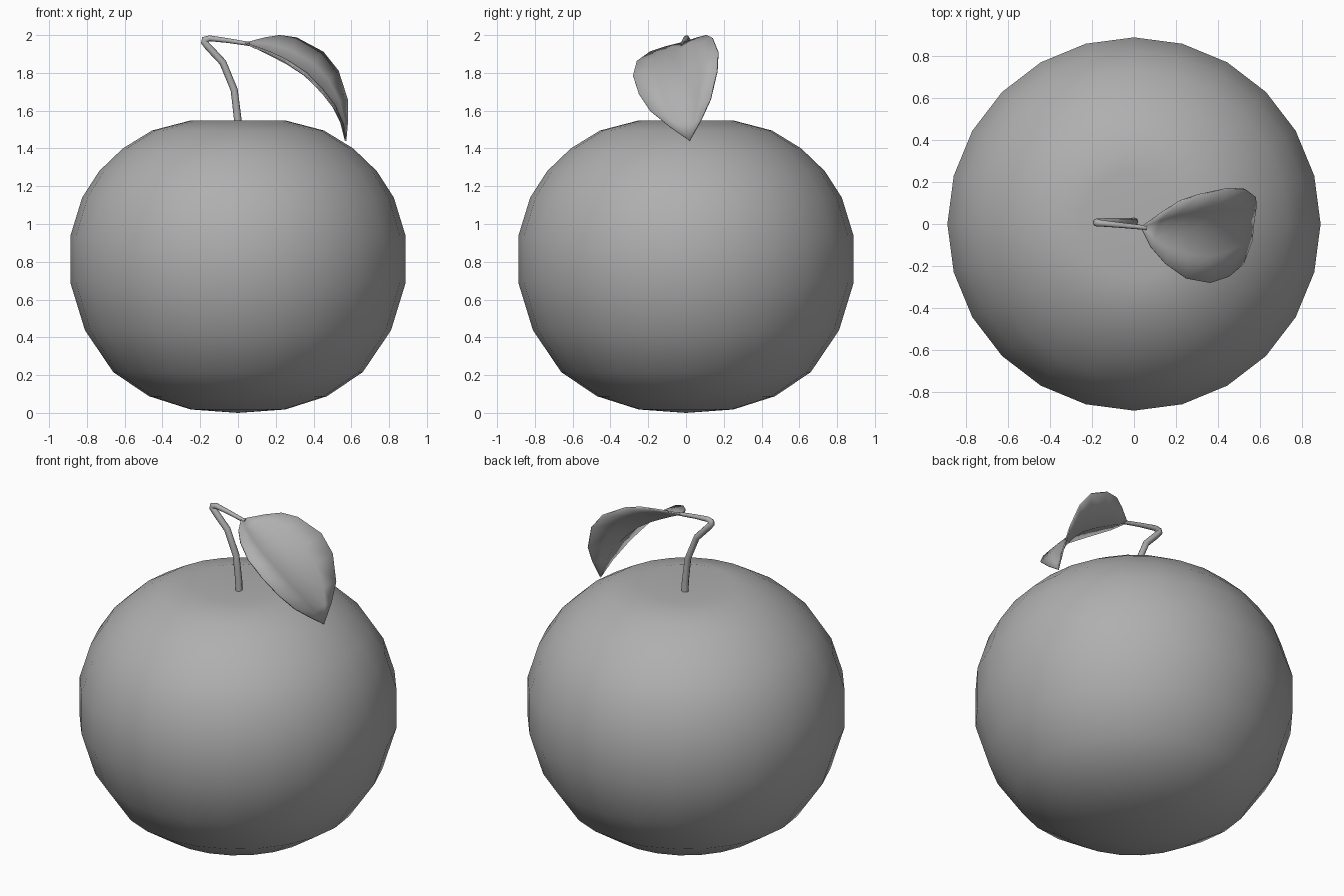
import bpy, bmesh, math
from mathutils import Vector

if "Cube" in bpy.data.objects:
    bpy.data.objects.remove(bpy.data.objects["Cube"])

# One mid-grey shared by all parts
grey = bpy.data.materials.new("mid_grey")
grey.diffuse_color = (0.43, 0.43, 0.43, 1)
grey.use_nodes = True
grey.node_tree.nodes["Principled BSDF"].inputs["Base Color"].default_value = grey.diffuse_color


def add_mesh(name, verts, faces):
    mesh = bpy.data.meshes.new(name)
    bm = bmesh.new()
    vs = [bm.verts.new(v) for v in verts]
    for f in faces:
        bm.faces.new([vs[i] for i in f])
    # collapse poles and tips, then face everything outward
    bmesh.ops.remove_doubles(bm, verts=bm.verts, dist=0.0005)
    bmesh.ops.recalc_face_normals(bm, faces=bm.faces)
    for f in bm.faces:
        f.smooth = True
    bm.to_mesh(mesh)
    bm.free()
    mesh.materials.append(grey)
    ob = bpy.data.objects.new(name, mesh)
    bpy.context.collection.objects.link(ob)
    return ob


def grid_faces(rows, cols, wrap=False):
    n = cols if wrap else cols - 1
    return [(r * cols + c, r * cols + (c + 1) % cols,
             (r + 1) * cols + (c + 1) % cols, (r + 1) * cols + c)
            for r in range(rows - 1) for c in range(n)]


# Fruit body: turned profile with a shallow dimple on top
SEG = 24
profile = [(0, 0.0), (0.25, 0.018), (0.47, 0.088), (0.66, 0.215), (0.81, 0.437),
           (0.888, 0.69), (0.888, 0.935), (0.825, 1.14), (0.735, 1.28),
           (0.61, 1.40), (0.455, 1.495), (0.255, 1.547), (0, 1.50)]
verts = [(r * math.cos(math.tau * i / SEG), r * math.sin(math.tau * i / SEG), z)
         for r, z in profile for i in range(SEG)]
add_mesh("fruit", verts, grid_faces(len(profile), SEG, wrap=True))

# Stem: bent, tapering tube (x, y, z, radius)
path = [(0.0, 0.01, 1.49, 0.021), (-0.002, 0.01, 1.56, 0.02),
        (-0.02, 0.01, 1.71, 0.019), (-0.08, 0.01, 1.855, 0.019),
        (-0.155, 0.008, 1.935, 0.019), (-0.178, 0.007, 1.962, 0.019),
        (-0.176, 0.005, 1.977, 0.018), (-0.15, 0.003, 1.983, 0.016),
        (-0.06, -0.006, 1.972, 0.013), (0.06, -0.018, 1.953, 0.011)]
curve = bpy.data.curves.new("stem", 'CURVE')
curve.dimensions = '3D'
curve.bevel_depth = 1.0
curve.bevel_resolution = 2
curve.use_fill_caps = True
curve.materials.append(grey)
spline = curve.splines.new('POLY')
spline.points.add(len(path) - 1)
for p, (x, y, z, r) in zip(spline.points, path):
    p.co = (x, y, z, 1)
    p.radius = r
spline.use_smooth = True
stem = bpy.data.objects.new("stem", curve)
bpy.context.collection.objects.link(stem)
bpy.context.view_layer.objects.active = stem
stem.select_set(True)
bpy.ops.object.convert(target='MESH')

# Leaf: front edge, midrib and back edge, folded along the rib
tip = (0.57, 0.02, 1.44)
front_edge = [(0.04, -0.03, 1.957), (0.08, -0.11, 1.937), (0.15, -0.19, 1.91),
              (0.25, -0.26, 1.86), (0.36, -0.28, 1.785), (0.45, -0.25, 1.69),
              (0.52, -0.19, 1.60), (0.56, -0.08, 1.51), tip]
midrib = [(0.04, -0.02, 1.957), (0.11, -0.023, 1.925), (0.18, -0.028, 1.89),
          (0.26, -0.03, 1.848), (0.35, -0.03, 1.79), (0.43, -0.02, 1.715),
          (0.50, -0.005, 1.63), (0.545, 0.01, 1.54), tip]
back_edge = [(0.045, -0.008, 1.96), (0.14, 0.06, 1.985), (0.22, 0.11, 1.998),
             (0.31, 0.14, 1.985), (0.45, 0.17, 1.91), (0.53, 0.165, 1.81),
             (0.578, 0.13, 1.66), (0.58, 0.08, 1.55), tip]
verts = []
for i, (a, m, b) in enumerate(zip(front_edge, midrib, back_edge)):
    a, m, b = Vector(a), Vector(m), Vector(b)
    lift = Vector((0.4, 0, 0.9)) * 0.015 * math.sin(math.pi * i / 8)
    verts += [a, (a + m) / 2 + lift, m, (m + b) / 2 - lift * 0.2, b]
leaf = add_mesh("leaf", verts, grid_faces(9, 5))
thick = leaf.modifiers.new("thickness", 'SOLIDIFY')
thick.thickness = 0.008
thick.offset = 0
